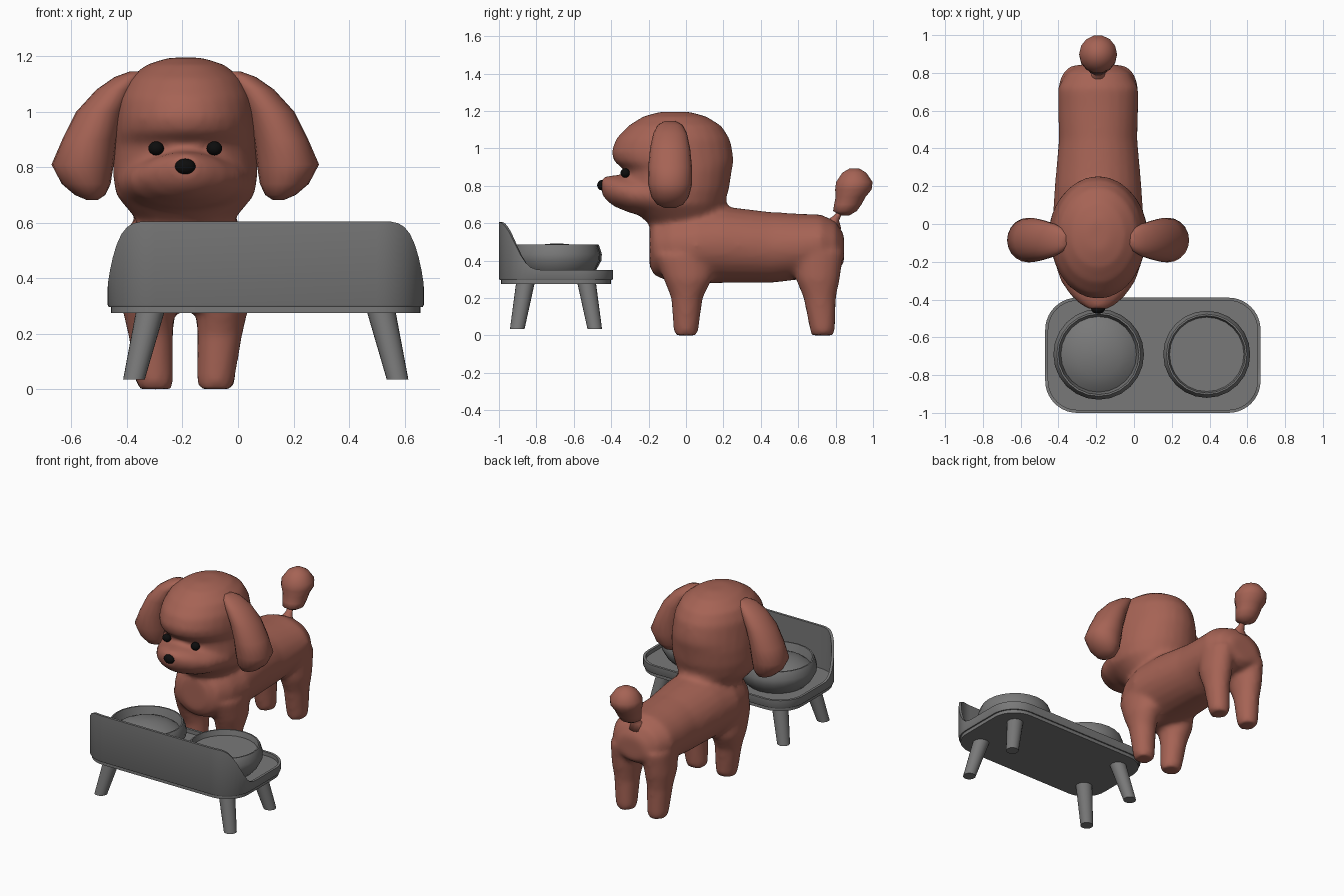
import bpy
import bmesh
import math
from mathutils import Vector

default_cube = bpy.data.objects.get("Cube")
if default_cube:
    bpy.data.objects.remove(default_cube, do_unlink=True)


def make_material(name, color):
    material = bpy.data.materials.new(name)
    material.use_nodes = True
    material.diffuse_color = (*color, 1)
    shader = next(n for n in material.node_tree.nodes if n.type == 'BSDF_PRINCIPLED')
    shader.inputs["Base Color"].default_value = (*color, 1)
    shader.inputs["Roughness"].default_value = 0.8
    return material


fur = make_material("brown fur", (0.38, 0.125, 0.09))
grey = make_material("grey stand", (0.19, 0.19, 0.19))
black = make_material("black", (0.004, 0.004, 0.004))

DOG_X = -0.19
STAND_X, STAND_Y = 0.1, -0.695


def skin(bm, rings):
    """Join rings of points into a closed, capped tube."""
    rows = [[bm.verts.new(p) for p in ring] for ring in rings]
    count = len(rows[0])
    faces = [bm.faces.new((a[i], a[(i + 1) % count], b[(i + 1) % count], b[i]))
             for a, b in zip(rows, rows[1:]) for i in range(count)]
    faces += [bm.faces.new(rows[0]), bm.faces.new(rows[-1])]
    bmesh.ops.recalc_face_normals(bm, faces=faces)


def upright(bm, specs, sides=20):
    """Horizontal ellipses: x, y, z, radius x, radius y."""
    turns = [math.tau * i / sides for i in range(sides)]
    skin(bm, [[Vector((x + rx * math.cos(t), y + ry * math.sin(t), z)) for t in turns]
              for x, y, z, rx, ry in specs])


def lengthwise(bm, specs, sides=24):
    """Ellipses facing the front: y, z, radius x, radius z."""
    turns = [math.tau * i / sides for i in range(sides)]
    skin(bm, [[Vector((DOG_X + rx * math.cos(t), y, z + rz * math.sin(t))) for t in turns]
              for y, z, rx, rz in specs])


def finish(name, bm, material, angle=40):
    mesh = bpy.data.meshes.new(name)
    bm.to_mesh(mesh)
    bm.free()
    mesh.materials.append(material)
    mesh.shade_smooth()
    mesh.set_sharp_from_angle(angle=math.radians(angle))
    obj = bpy.data.objects.new(name, mesh)
    bpy.context.collection.objects.link(obj)
    return obj


def ball(name, center, radii, material):
    bm = bmesh.new()
    bmesh.ops.create_uvsphere(bm, u_segments=16, v_segments=10, radius=1)
    bmesh.ops.scale(bm, vec=radii, verts=bm.verts)
    bmesh.ops.translate(bm, vec=center, verts=bm.verts)
    return finish(name, bm, material)


# Dog body: torso, neck, head, muzzle and legs fused into one soft skin
dog = bmesh.new()
lengthwise(dog, [
    (-0.195, 0.47, 0.09, 0.1), (-0.17, 0.47, 0.16, 0.15), (-0.08, 0.475, 0.21, 0.19),
    (0.05, 0.48, 0.24, 0.205), (0.2, 0.485, 0.23, 0.205), (0.45, 0.47, 0.208, 0.19),
    (0.62, 0.475, 0.213, 0.175), (0.72, 0.49, 0.213, 0.157), (0.8, 0.48, 0.17, 0.13),
    (0.845, 0.46, 0.1, 0.08)])

upright(dog, [(DOG_X, y, z, rx, ry) for y, z, rx, ry in [
    (0.02, 0.5, 0.2, 0.2), (0.02, 0.6, 0.175, 0.2), (0.02, 0.7, 0.19, 0.2),
    (0.0, 0.78, 0.19, 0.2)]])

upright(dog, [(DOG_X, y, z, rx, ry) for y, z, rx, ry in [
    (0.0, 0.58, 0.15, 0.18), (-0.03, 0.64, 0.2, 0.22), (-0.055, 0.7, 0.25, 0.26),
    (-0.05, 0.78, 0.262, 0.28), (-0.04, 0.88, 0.257, 0.285), (-0.065, 0.93, 0.255, 0.32),
    (-0.075, 0.98, 0.25, 0.325), (-0.07, 1.05, 0.24, 0.305), (-0.06, 1.12, 0.205, 0.25),
    (-0.06, 1.17, 0.14, 0.17), (-0.06, 1.195, 0.06, 0.08)]], 28)

lengthwise(dog, [
    (-0.15, 0.75, 0.25, 0.13), (-0.3, 0.755, 0.2, 0.1), (-0.38, 0.772, 0.145, 0.085),
    (-0.425, 0.785, 0.095, 0.065), (-0.45, 0.8, 0.05, 0.045)])

for side in (-1, 1):
    upright(dog, [(DOG_X + side * x, y, z, rx, ry) for x, y, z, rx, ry in [
        (0.108, 0.0, 0.0, 0.06, 0.06), (0.11, 0.0, 0.03, 0.068, 0.067),
        (0.125, 0.005, 0.2, 0.082, 0.085), (0.135, 0.01, 0.3, 0.095, 0.13),
        (0.125, -0.01, 0.43, 0.105, 0.165)]])
    upright(dog, [(DOG_X + side * x, y, z, rx, ry) for x, y, z, rx, ry in [
        (0.115, 0.73, 0.0, 0.055, 0.06), (0.115, 0.73, 0.03, 0.065, 0.068),
        (0.12, 0.715, 0.2, 0.075, 0.087), (0.12, 0.705, 0.3, 0.09, 0.118),
        (0.115, 0.705, 0.45, 0.095, 0.14)]])

body = finish("dog_body", dog, fur, 180)
remesh = body.modifiers.new("fuse", 'REMESH')
remesh.mode = 'VOXEL'
remesh.voxel_size = 0.016
remesh.use_smooth_shade = True
soften = body.modifiers.new("soften", 'SMOOTH')
soften.factor = 0.5
soften.iterations = 8

# Hanging ears and eyes
for side, label in ((-1, "right"), (1, "left")):
    bm = bmesh.new()
    upright(bm, [(DOG_X + side * x, -0.085, z, rx, ry) for x, z, rx, ry in [
        (0.18, 1.145, 0.02, 0.03), (0.205, 1.125, 0.05, 0.065), (0.25, 1.08, 0.07, 0.09),
        (0.305, 1.0, 0.088, 0.107), (0.345, 0.9, 0.098, 0.117), (0.37, 0.81, 0.112, 0.118),
        (0.357, 0.74, 0.088, 0.1), (0.343, 0.7, 0.055, 0.07), (0.335, 0.682, 0.02, 0.03)]])
    finish(label + "_ear", bm, fur, 180)
    ball(label + "_eye", (DOG_X + side * 0.105, -0.325, 0.868), (0.028, 0.025, 0.025), black)

ball("nose", (DOG_X, -0.45, 0.803), (0.037, 0.025, 0.028), black)

# Tail stem and pompom
bm = bmesh.new()
upright(bm, [(DOG_X, y, z, r, r) for y, z, r in [
    (0.76, 0.57, 0.07), (0.785, 0.615, 0.033), (0.81, 0.64, 0.02), (0.86, 0.7, 0.018)]], 12)
finish("tail_stem", bm, fur, 180)
bm = bmesh.new()
upright(bm, [(DOG_X, y, z, r, r) for y, z, r in [
    (0.85, 0.642, 0.025), (0.85, 0.665, 0.065), (0.865, 0.7, 0.075), (0.88, 0.74, 0.082),
    (0.895, 0.78, 0.1), (0.9, 0.82, 0.1), (0.9, 0.87, 0.065), (0.9, 0.893, 0.025)]], 14)
finish("tail_pompom", bm, fur, 180)


# Feeding stand: tray with a raised front board
def outline(inset):
    """Rounded rectangle with extra points along its short sides."""
    radius = 0.17 - inset
    points = []
    for quarter, (sx, sy) in enumerate(((1, 1), (-1, 1), (-1, -1), (1, -1))):
        cx, cy = STAND_X + sx * 0.4, STAND_Y + sy * 0.135
        corner = []
        for i in range(11):
            t = math.pi / 2 * (quarter + i / 10)
            corner.append(Vector((cx + radius * math.cos(t), cy + radius * math.sin(t), 0)))
        points += corner
        if quarter in (1, 3):
            far = corner[-1].copy()
            far.y = STAND_Y - sy * 0.135
            points += [corner[-1].lerp(far, i / 8) for i in range(1, 8)]
    return points


def board_height(y):
    t = min(max((y + 1) / 0.25, 0), 1)
    return 0.35 + 0.255 * (0.5 + 0.5 * math.cos(math.pi * t)) ** 2


def level(points, z):
    return [Vector((p.x, p.y, z)) for p in points]


outer, inner = outline(0), outline(0.016)
rims = [[Vector((p.x, p.y, board_height(o.y))) for p, o in zip(ring, outer)]
        for ring in (outer, inner)]
bm = bmesh.new()
skin(bm, [level(outline(0.004), 0.297), level(outer, 0.305), *rims, level(inner, 0.325)])
finish("tray", bm, grey)
bm = bmesh.new()
skin(bm, [level(outline(0.012), 0.275), level(outline(0.012), 0.3)])
finish("tray_base", bm, grey)

# Four splayed stand legs
for sx, across in ((-1, "right"), (1, "left")):
    for sy, along in ((-1, "front"), (1, "back")):
        bm = bmesh.new()
        upright(bm, [
            (STAND_X + sx * 0.475, STAND_Y + sy * 0.207, 0.035, 0.039, 0.039),
            (STAND_X + sx * 0.415, STAND_Y + sy * 0.163, 0.285, 0.052, 0.05)])
        finish(f"{along}_{across}_stand_leg", bm, grey)

# Two bowls, one heaped and one level
for label, x, size, filling in (
        ("right", -0.187, 1.0, [(0.2, 0.43), (0.17, 0.452), (0.12, 0.474), (0.06, 0.488), (0.01, 0.492)]),
        ("left", 0.385, 0.96, [(0.205, 0.45), (0.01, 0.45)])):
    profile = [(0.18, 0.32), (0.21, 0.35), (0.238, 0.4), (0.24, 0.435), (0.226, 0.478),
               (0.222, 0.485), (0.213, 0.485)] + filling
    bm = bmesh.new()
    upright(bm, [(x, -0.69, z, r * size, r * size) for r, z in profile], 24)
    finish(label + "_bowl", bm, grey)
